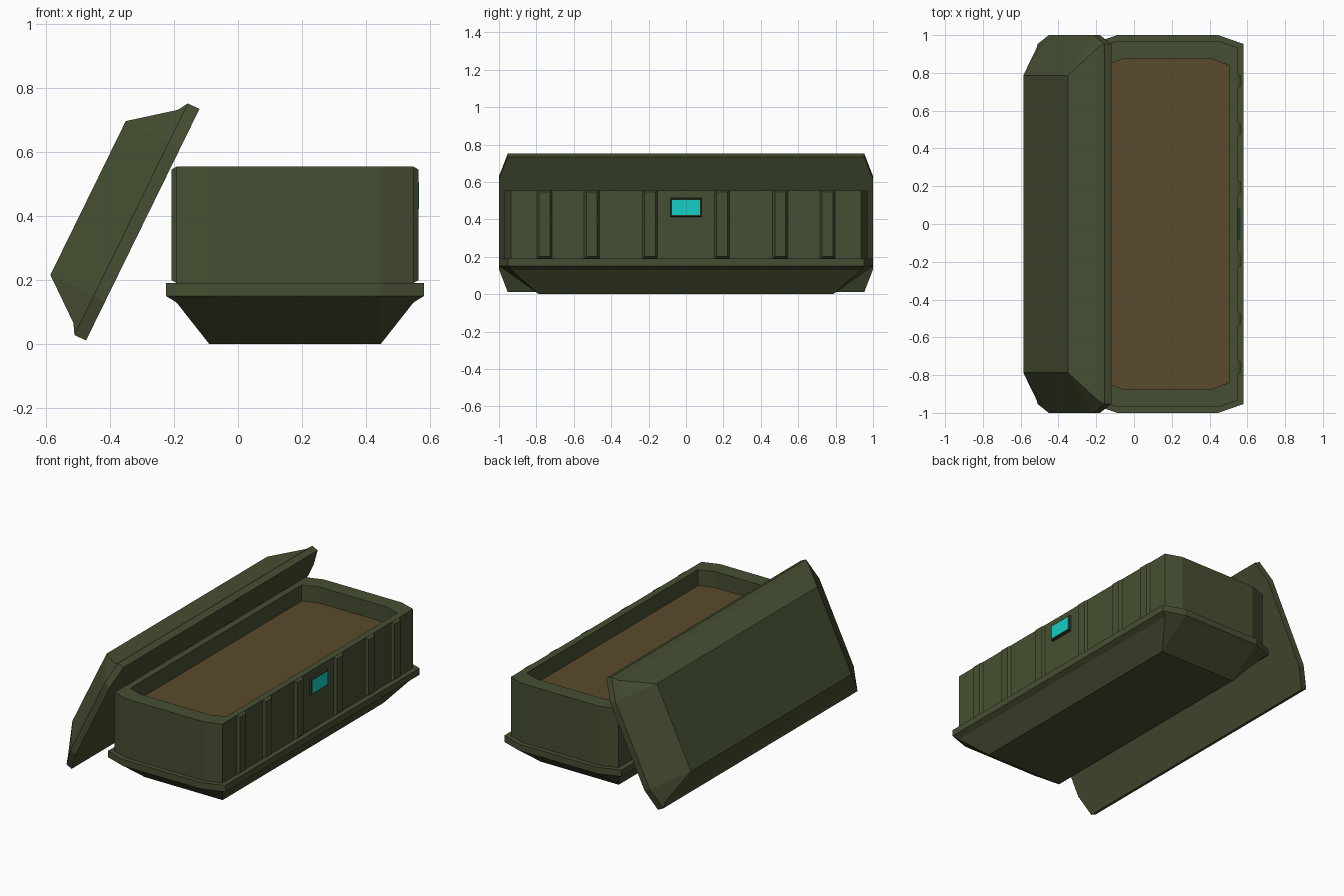
import bpy, bmesh, math

if "Cube" in bpy.data.objects:
    bpy.data.objects.remove(bpy.data.objects["Cube"])

CX = 0.178            # centre line of the crate body


def material(name, rgb):
    m = bpy.data.materials.new(name)
    m.diffuse_color = (*rgb, 1)
    m.use_nodes = True
    m.node_tree.nodes["Principled BSDF"].inputs["Base Color"].default_value = m.diffuse_color
    return m


GREEN = material("olive_paint", (0.062, 0.078, 0.032))
DARK = material("dark_trim", (0.03, 0.036, 0.018))
BROWN = material("brown_fill", (0.105, 0.069, 0.026))
CYAN = material("cyan_light", (0.008, 0.62, 0.57))


def octagon(hx, hy, cx, cy, z):
    """Chamfered rectangle: half sizes hx, hy with corners cut at cx, cy."""
    return [(hx, -cy, z), (hx, cy, z), (cx, hy, z), (-cx, hy, z),
            (-hx, cy, z), (-hx, -cy, z), (-cx, -hy, z), (cx, -hy, z)]


def side_rect(x, y, hy, z0, z1):
    """Rectangle facing along x."""
    return [(x, y - hy, z0), (x, y + hy, z0), (x, y + hy, z1), (x, y - hy, z1)]


def loft(name, loops, mat, cap_start=True, cap_end=True, location=(0, 0, 0), turn=0):
    bm = bmesh.new()
    rings = [[bm.verts.new(p) for p in loop] for loop in loops]
    for a, b in zip(rings, rings[1:]):
        n = len(a)
        for i in range(n):
            j = (i + 1) % n
            bm.faces.new((a[i], a[j], b[j], b[i]))
    if cap_start:
        bm.faces.new(rings[0][::-1])
    if cap_end:
        bm.faces.new(rings[-1])
    bmesh.ops.remove_doubles(bm, verts=bm.verts[:], dist=1e-4)
    if len(loops) > 1:
        bmesh.ops.recalc_face_normals(bm, faces=bm.faces[:])
    me = bpy.data.meshes.new(name)
    bm.to_mesh(me)
    bm.free()
    me.materials.append(mat)
    ob = bpy.data.objects.new(name, me)
    ob.location = location
    ob.rotation_euler = (0, turn, 0)
    bpy.context.collection.objects.link(ob)
    return ob


# Tapered shell with a lip, used for the base and (turned over) for the lid
shell = [octagon(0.2675, 0.787, 0.2675, 0.787, -0.19),
         octagon(0.37, 0.97, 0.2675, 0.935, -0.06),
         octagon(0.4025, 1.0, 0.2675, 0.953, -0.04),
         octagon(0.4025, 1.0, 0.2675, 0.953, 0)]
loft("base", shell, GREEN, location=(CX, 0, 0.19))
loft("lid", shell, GREEN, location=(-0.2975, 0, 0.3725), turn=math.radians(116.1))

# Tub walls with rim and inner faces
loft("tub_walls", [octagon(0.37, 0.97, 0.2675, 0.935, 0.19),
                   octagon(0.37, 0.97, 0.2675, 0.935, 0.555),
                   octagon(0.328, 0.873, 0.237, 0.838, 0.555),
                   octagon(0.328, 0.873, 0.237, 0.838, 0.455)],
     GREEN, False, False, (CX, 0, 0))

# Brown contents
loft("contents", [octagon(0.328, 0.873, 0.237, 0.838, 0.455)],
     BROWN, False, True, (CX, 0, 0))

# Bevelled ribs on both long sides
for s, side in ((1, "right"), (-1, "left")):
    for k, y in enumerate((-0.757, -0.504, -0.193, 0.193, 0.504, 0.757)):
        loft(f"rib_{side}_{k}", [side_rect(s * 0.368, y, 0.042, 0.19, 0.555),
                                 side_rect(s * 0.386, y, 0.029, 0.2, 0.545)],
             GREEN, location=(CX, 0, 0))

# Lock panel: dark frame with a glowing plate
loft("lock_frame", [side_rect(0.368, 0, 0.084, 0.412, 0.514),
                    side_rect(0.384, 0, 0.08, 0.416, 0.51)],
     DARK, location=(CX, 0, 0))
loft("lock_light", [side_rect(0.38, 0, 0.074, 0.422, 0.504),
                    side_rect(0.387, 0, 0.074, 0.422, 0.504)],
     CYAN, location=(CX, 0, 0))
